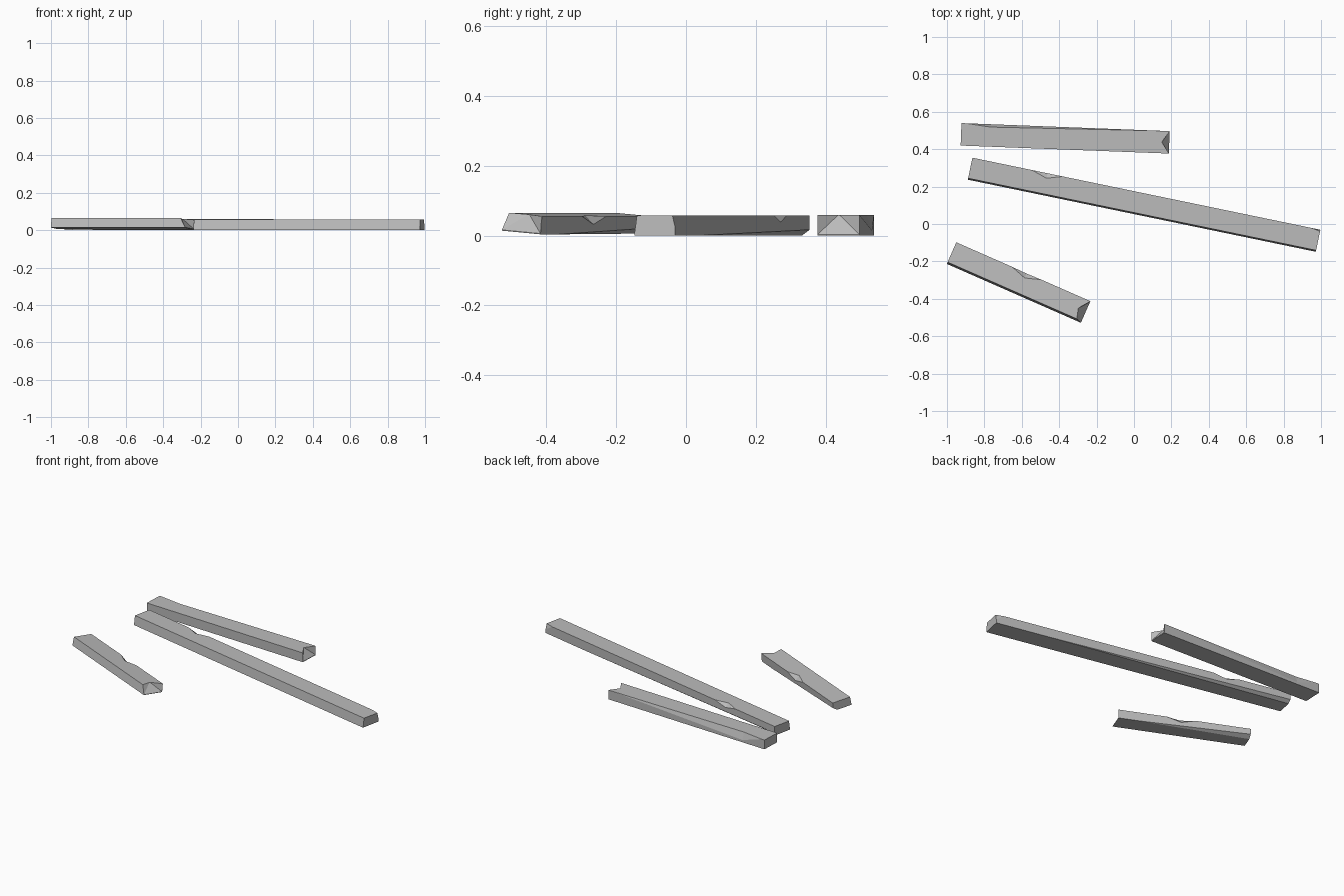
import bpy
import bmesh
from math import radians

if "Cube" in bpy.data.objects:
    bpy.data.objects.remove(bpy.data.objects["Cube"], do_unlink=True)

GREY = (0.5, 0.5, 0.5, 1)
MARGIN = 0.002  # overshoot of the cutters beyond the wood

wood = bpy.data.materials.new("weathered_grey")
wood.use_nodes = True
wood.diffuse_color = GREY
wood.node_tree.nodes["Principled BSDF"].inputs["Base Color"].default_value = GREY


def solid(name, points):
    """Flat-faced solid wrapped around a few corner points."""
    bm = bmesh.new()
    for point in points:
        bm.verts.new(point)
    bmesh.ops.convex_hull(bm, input=bm.verts[:])
    bmesh.ops.dissolve_limit(bm, angle_limit=radians(1), verts=bm.verts[:], edges=bm.edges[:])
    bmesh.ops.recalc_face_normals(bm, faces=bm.faces[:])
    mesh = bpy.data.meshes.new(name)
    bm.to_mesh(mesh)
    bm.free()
    mesh.materials.append(wood)
    obj = bpy.data.objects.new(name, mesh)
    bpy.context.collection.objects.link(obj)
    return obj


class Plank:
    """A squared timber, made lying along x and then laid on the ground."""

    def __init__(self, name, length, width, height, lean):
        self.end, self.side, self.top = length / 2, width / 2, height / 2
        # The front face leans, so its foot stands a little proud
        corners = []
        for x in (-self.end, self.end):
            for z in (-self.top, self.top):
                front = -self.side + (lean if z > 0 else 0)
                corners += [(x, front, z), (x, self.side, z)]
        self.obj = solid(name, corners)

    def cut(self, points):
        cutter = solid("cutter", points)
        cutter.hide_render = True
        mod = self.obj.modifiers.new("cut", "BOOLEAN")
        mod.operation = "DIFFERENCE"
        mod.solver = "EXACT"
        mod.object = cutter
        bpy.context.view_layer.objects.active = self.obj
        bpy.ops.object.modifier_apply(modifier=mod.name)
        bpy.data.objects.remove(cutter, do_unlink=True)

    def chip(self, start, middle, stop, depth, drop, up=1):
        """Splinter lost from the upper (up=1) or lower (up=-1) back edge."""
        edge = self.side + MARGIN
        level = up * (self.top + MARGIN)
        self.cut([
            (start, edge, level),
            (stop, edge, level),
            (middle, self.side - depth, level),
            (middle, edge, up * (self.top - drop)),
        ])

    def wear_foot(self, depth, drop):
        """Bevel under the back side that fades out towards the right."""
        left = -self.end - MARGIN
        self.chip(left, left, self.end, depth, drop, up=-1)

    def break_end(self, depth, skew):
        """Slanted V break in the right end, set back further at the front."""
        tip = self.end + MARGIN
        side = self.side + MARGIN
        over = self.top + MARGIN
        self.cut([
            (self.end - depth, 0, over),
            (tip - skew, -side, over),
            (tip, side, over),
            (tip, -side, -self.top),
            (tip, side, -self.top),
            (tip, -side, over),
        ])

    def lay(self, x, y, z, turn, roll=0):
        self.obj.location = (x, y, z)
        self.obj.rotation_euler = (radians(roll), 0, radians(turn))


# Long plank: chipped back edge, clipped right corner
long_plank = Plank("long_plank", length=1.9, width=0.12, height=0.057, lean=0.008)
long_plank.chip(start=-0.64, middle=-0.54, stop=-0.44, depth=0.03, drop=0.02)
long_plank.chip(start=0.88, middle=0.96, stop=0.96, depth=0.01, drop=0.05)
long_plank.wear_foot(depth=0.025, drop=0.018)
long_plank.lay(x=0.054, y=0.103, z=0.029, turn=-11.7)

# Back plank: long splinter off the back side, broken right end
back_plank = Plank("back_plank", length=1.114, width=0.12, height=0.058, lean=0)
back_plank.chip(start=-0.56, middle=-0.4, stop=0.7, depth=0.016, drop=0.05)
back_plank.break_end(depth=0.04, skew=0)
back_plank.lay(x=-0.368, y=0.458, z=0.03, turn=-2.2)

# Short plank: rolled slightly, chipped back edge, broken right end
short_plank = Plank("short_plank", length=0.783, width=0.122, height=0.052, lean=0.006)
short_plank.chip(start=-0.08, middle=0.02, stop=0.12, depth=0.03, drop=0.025)
short_plank.wear_foot(depth=0.03, drop=0.02)
short_plank.break_end(depth=0.045, skew=0.03)
short_plank.lay(x=-0.617, y=-0.313, z=0.035, turn=-23.7, roll=-5)
